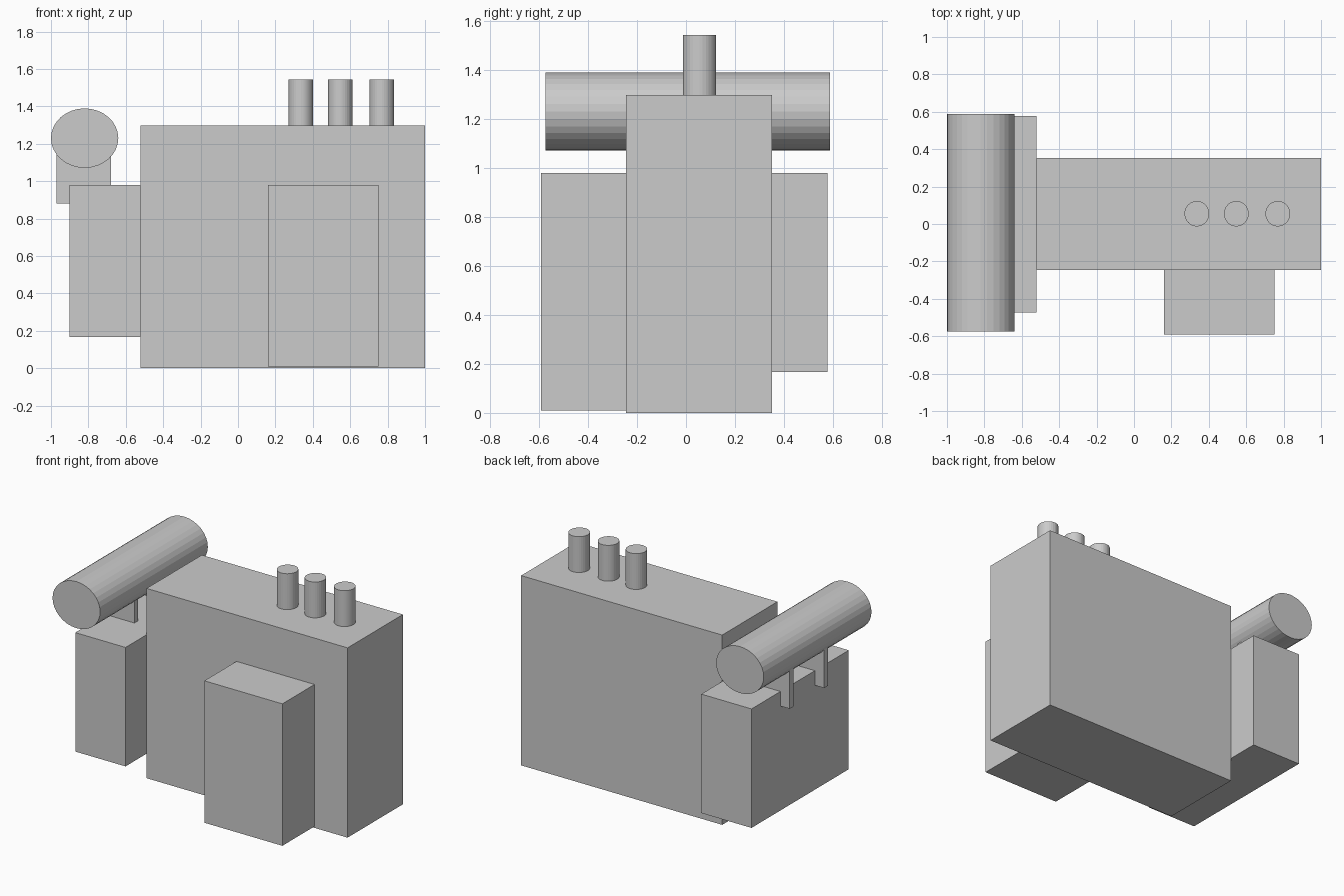
import bpy
from math import pi

if "Cube" in bpy.data.objects:
    bpy.data.objects.remove(bpy.data.objects["Cube"])


def box(name, x, y, z):
    """Box from (min, max) ranges on each axis."""
    ranges = (x, y, z)
    bpy.ops.mesh.primitive_cube_add(size=1, location=[(a + b) / 2 for a, b in ranges])
    ob = bpy.context.object
    ob.name = name
    ob.scale = [b - a for a, b in ranges]
    bpy.ops.object.transform_apply(location=False, rotation=False, scale=True)
    return ob


def cylinder(name, rx, ry, length, loc, rot=(0, 0, 0)):
    """Flat-faced cylinder with an elliptical section."""
    bpy.ops.mesh.primitive_cylinder_add(vertices=32, radius=1, depth=1,
                                        location=loc, rotation=rot)
    ob = bpy.context.object
    ob.name = name
    ob.scale = (rx, ry, length)
    bpy.ops.object.transform_apply(location=False, rotation=True, scale=True)
    return ob


# Main tank and the cabinets against its front and left side
box("main_tank", (-0.52, 1.0), (-0.245, 0.352), (0.0, 1.297))
box("front_cabinet", (0.16, 0.75), (-0.592, -0.245), (0.01, 0.98))
box("side_cabinet", (-0.90, -0.52), (-0.472, 0.578), (0.167, 0.98))

# Horizontal drum carried on two thin brackets
cylinder("drum", 0.18, 0.159, 1.163, (-0.82, 0.007, 1.23), (pi / 2, 0, 0))
for i, y in enumerate((-0.127, 0.245)):
    box(f"drum_bracket_{i + 1}", (-0.97, -0.68), (y - 0.02, y + 0.02), (0.88, 1.2))

# Row of three terminals on the tank top
for i, x in enumerate((0.336, 0.547, 0.769)):
    cylinder(f"terminal_{i + 1}", 0.066, 0.068, 0.245, (x, 0.055, 1.42))
